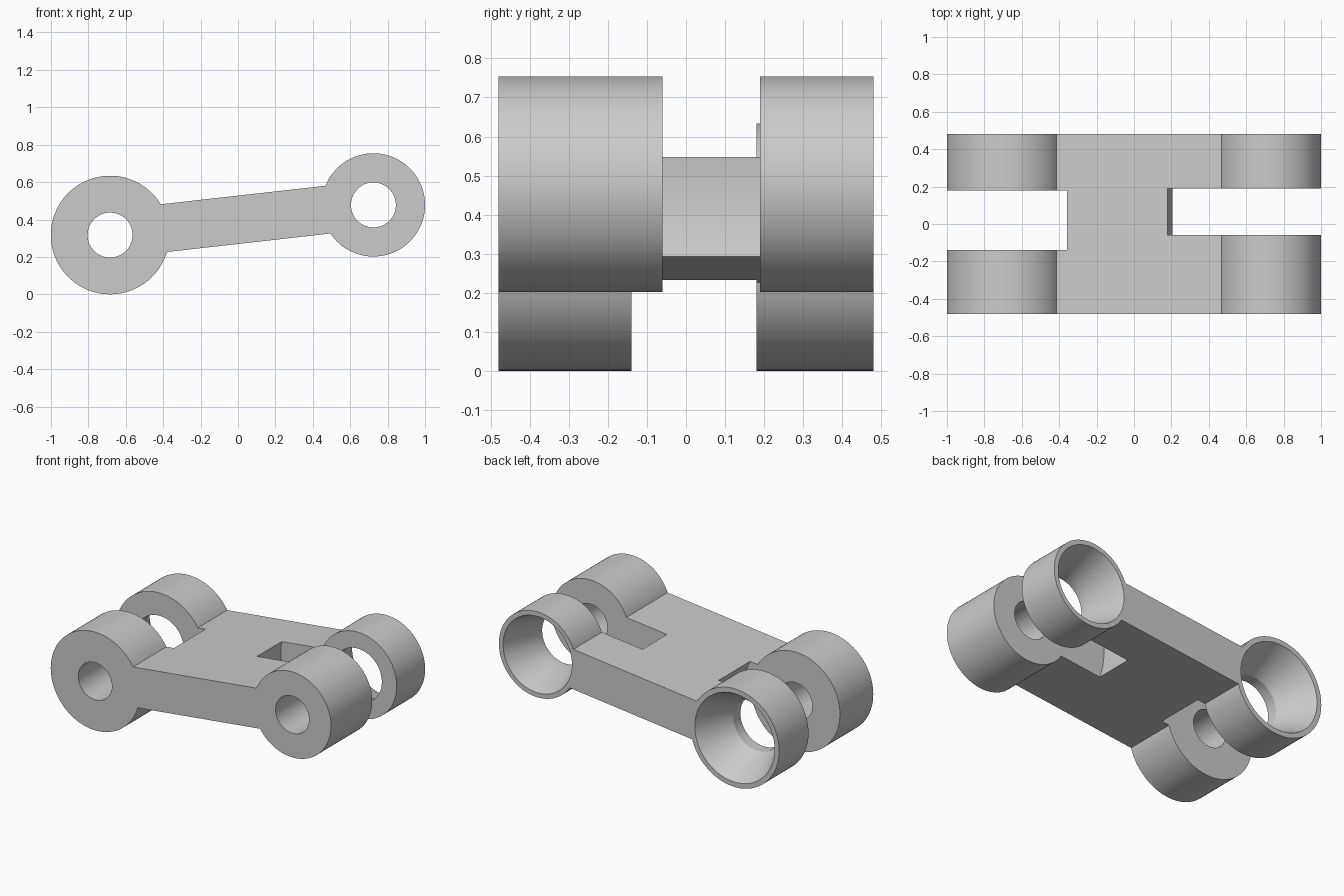
import bpy
import bmesh
import math

cube = bpy.data.objects.get("Cube")
if cube:
    bpy.data.objects.remove(cube, do_unlink=True)

SEGMENTS = 96
HALF = 0.48
# Pivot bosses: centre x, centre z, radius, slot radius, slot y range, rim radius
BOSSES = [
    (-0.684, 0.317, 0.317, 0.367, (-0.14, 0.18), 0.285),
    (0.724, 0.478, 0.276, 0.55, (-0.06, 0.19), 0.246),
]

metal = bpy.data.materials.new("plain grey")
metal.use_nodes = True
GREY = (0.6, 0.6, 0.6, 1.0)
metal.diffuse_color = GREY
metal.node_tree.nodes["Principled BSDF"].inputs["Base Color"].default_value = GREY


def make_object(name, bm):
    bmesh.ops.recalc_face_normals(bm, faces=bm.faces)
    mesh = bpy.data.meshes.new(name)
    bm.to_mesh(mesh)
    bm.free()
    mesh.materials.append(metal)
    obj = bpy.data.objects.new(name, mesh)
    bpy.context.collection.objects.link(obj)
    return obj


def lathe(name, cx, cz, profile):
    """Turn (radius, y) points about an axis along y, with capped ends."""
    bm = bmesh.new()
    angles = [2 * math.pi * i / SEGMENTS for i in range(SEGMENTS)]
    rings = [[bm.verts.new((cx + r * math.cos(a), y, cz + r * math.sin(a)))
              for a in angles] for r, y in profile]
    for lower, upper in zip(rings, rings[1:]):
        for i in range(SEGMENTS):
            j = (i + 1) % SEGMENTS
            bm.faces.new((lower[i], lower[j], upper[j], upper[i]))
    bm.faces.new(rings[0])
    bm.faces.new(rings[-1])
    return make_object(name, bm)


def combine(target, tool, operation):
    """Apply a boolean and remove the tool."""
    mod = target.modifiers.new(operation.lower(), "BOOLEAN")
    mod.operation = operation
    mod.solver = "EXACT"
    mod.object = tool
    bpy.context.view_layer.objects.active = target
    bpy.ops.object.modifier_apply(modifier=mod.name)
    bpy.data.objects.remove(tool, do_unlink=True)


# Sloping web plate between the two pivots
bm = bmesh.new()
x0, x1 = BOSSES[0][0], BOSSES[1][0]
outline = [(x0, 0.192), (x1, 0.351), (x1, 0.609), (x0, 0.451)]
base = bm.faces.new([bm.verts.new((x, -HALF, z)) for x, z in outline])
extruded = bmesh.ops.extrude_face_region(bm, geom=[base])["geom"]
bmesh.ops.translate(bm, vec=(0, 2 * HALF, 0),
                    verts=[v for v in extruded if isinstance(v, bmesh.types.BMVert)])
link = make_object("link_arm", bm)

# Full-width bosses
for cx, cz, radius, *_ in BOSSES:
    combine(link, lathe("boss", cx, cz, [(radius, -HALF), (radius, HALF)]), "UNION")

# Clevis slots, then stepped bores with a conical mouth at the back
for cx, cz, radius, slot_radius, (y0, y1), rim in BOSSES:
    combine(link, lathe("slot_cutter", cx, cz,
                        [(slot_radius, y0), (slot_radius, y1)]), "DIFFERENCE")
    bore = [(0.12, -0.6), (0.12, 0.0), (0.17, 0.0), (0.17, 0.25), (rim, HALF), (rim, 0.6)]
    combine(link, lathe("bore_cutter", cx, cz, bore), "DIFFERENCE")

# Smooth round surfaces, sharp edges kept
bpy.ops.object.select_all(action="DESELECT")
link.select_set(True)
bpy.context.view_layer.objects.active = link
bpy.ops.object.shade_smooth_by_angle(angle=math.radians(25))
